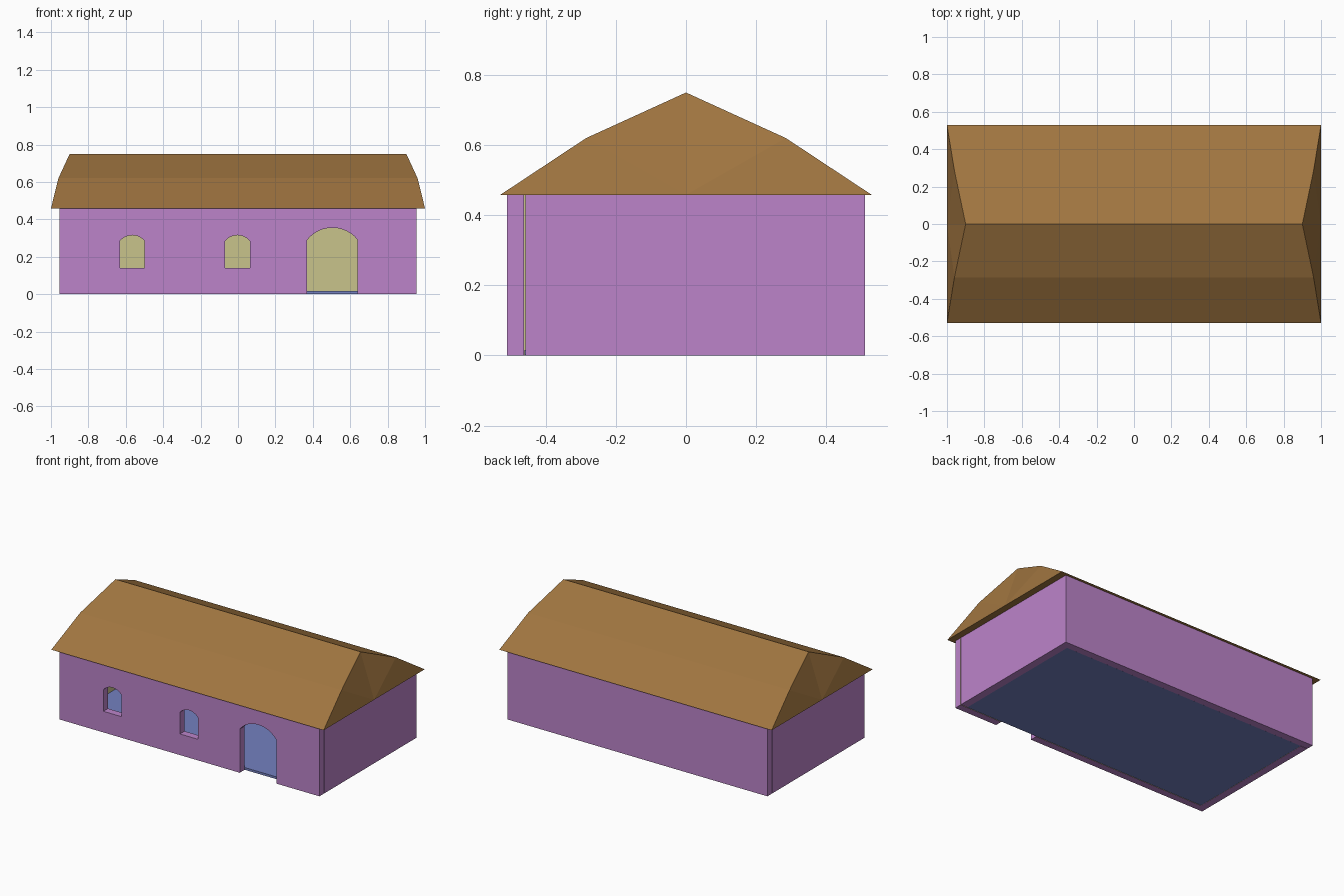
import bpy
import bmesh
import math

start_cube = bpy.data.objects.get("Cube")
if start_cube:
    bpy.data.objects.remove(start_cube, do_unlink=True)


def make_material(name, rgb):
    """Material from display colour, stored as linear values."""
    linear = [((c / 255 + 0.055) / 1.055) ** 2.4 for c in rgb] + [1.0]
    mat = bpy.data.materials.new(name)
    mat.use_nodes = True
    mat.diffuse_color = linear
    mat.node_tree.nodes["Principled BSDF"].inputs["Base Color"].default_value = linear
    return mat


PLASTER = make_material("purple plaster", (188, 132, 202))
LINING = make_material("khaki lining", (201, 196, 139))
ROOFING = make_material("brown roofing", (160, 117, 64))
FLOORING = make_material("blue flooring", (116, 128, 192))

HALF_X, HALF_Y, THICK = 0.955, 0.51, 0.05
WALL_TOP, GAP = 0.458, 0.003
IN_X, IN_Y = HALF_X - THICK, HALF_Y - THICK


def finish(name, bm, *mats):
    bmesh.ops.recalc_face_normals(bm, faces=bm.faces)
    mesh = bpy.data.meshes.new(name)
    bm.to_mesh(mesh)
    bm.free()
    for mat in mats:
        mesh.materials.append(mat)
    obj = bpy.data.objects.new(name, mesh)
    bpy.context.collection.objects.link(obj)
    return obj


def box(name, xs, ys, zs, *mats, inward=None):
    """Box between limits; faces along the inward direction get slot 1."""
    bm = bmesh.new()
    bmesh.ops.create_cube(bm, size=1)
    for v in bm.verts:
        v.co = [lim[0] if c < 0 else lim[1] for c, lim in zip(v.co, (xs, ys, zs))]
    bm.normal_update()
    if inward:
        for f in bm.faces:
            if f.normal.x * inward[0] + f.normal.y * inward[1] > 0.9:
                f.material_index = 1
    return finish(name, bm, *mats)


def arch_cutter(name, centre, half, bottom, spring, rise, steps=12):
    """Prism with a segmental arch on top, passing through the front wall."""
    radius = (half * half + rise * rise) / (2 * rise)
    spread = math.asin(half / radius)
    outline = [(centre - half, bottom), (centre + half, bottom)]
    for i in range(steps + 1):
        a = spread * (1 - 2 * i / steps)
        outline.append((centre + radius * math.sin(a),
                        spring + rise - radius + radius * math.cos(a)))
    bm = bmesh.new()
    face = bm.faces.new([bm.verts.new((x, -HALF_Y - 0.1, z)) for x, z in outline])
    moved = bmesh.ops.extrude_face_region(bm, geom=[face])["geom"]
    verts = [g for g in moved if isinstance(g, bmesh.types.BMVert)]
    bmesh.ops.translate(bm, verts=verts, vec=(0, THICK + 0.2, 0))
    cutter = finish(name, bm, PLASTER)
    cutter.hide_render = True
    return cutter


# Walls: each side wall leaves a hairline joint at one corner
zs = (0, WALL_TOP)
skins = (PLASTER, LINING)
front_wall = box("front_wall", (-HALF_X + 0.002, HALF_X), (-HALF_Y, -IN_Y - GAP / 2),
                 zs, *skins, inward=(0, 1))
box("back_wall", (-HALF_X, HALF_X - 0.002), (IN_Y + GAP / 2, HALF_Y),
    zs, *skins, inward=(0, -1))
box("left_wall", (IN_X, HALF_X), (-IN_Y + GAP / 2, HALF_Y - 0.001),
    zs, *skins, inward=(-1, 0))
box("right_wall", (-HALF_X, -IN_X), (-HALF_Y + 0.001, IN_Y - GAP / 2),
    zs, *skins, inward=(1, 0))

# Door and window openings
cutters = [arch_cutter("door_cutter", 0.505, 0.135, -0.1, 0.29, 0.065)]
for x in (-0.565, -0.003):
    cutters.append(arch_cutter("window_cutter", x, 0.066, 0.14, 0.284, 0.031))
bpy.context.view_layer.objects.active = front_wall
for cutter in cutters:
    mod = front_wall.modifiers.new("opening", "BOOLEAN")
    mod.operation = "DIFFERENCE"
    mod.solver = "EXACT"
    mod.object = cutter
    bpy.ops.object.modifier_apply(modifier=mod.name)
    bpy.data.objects.remove(cutter, do_unlink=True)

# Floor slab
box("floor", (-IN_X, IN_X), (-IN_Y, IN_Y), (0.001, 0.016), FLOORING)

# Roof: two-pitch slopes with leaning ends
section = [(1.0, -0.53, WALL_TOP), (0.96, -0.285, 0.62), (0.9, 0, 0.75),
           (0.96, 0.285, 0.62), (1.0, 0.53, WALL_TOP)]
bm = bmesh.new()
ends = [[bm.verts.new((s * x, y, z)) for x, y, z in section] for s in (-1, 1)]
feet = [bm.verts.new((s, 0, WALL_TOP)) for s in (-1, 1)]
a, b = ends
for i in range(len(section) - 1):
    bm.faces.new((a[i], a[i + 1], b[i + 1], b[i]))
    for end, foot in zip(ends, feet):
        bm.faces.new((foot, end[i], end[i + 1]))
bm.faces.new((a[0], b[0], feet[1], b[-1], a[-1], feet[0]))
finish("roof", bm, ROOFING)
